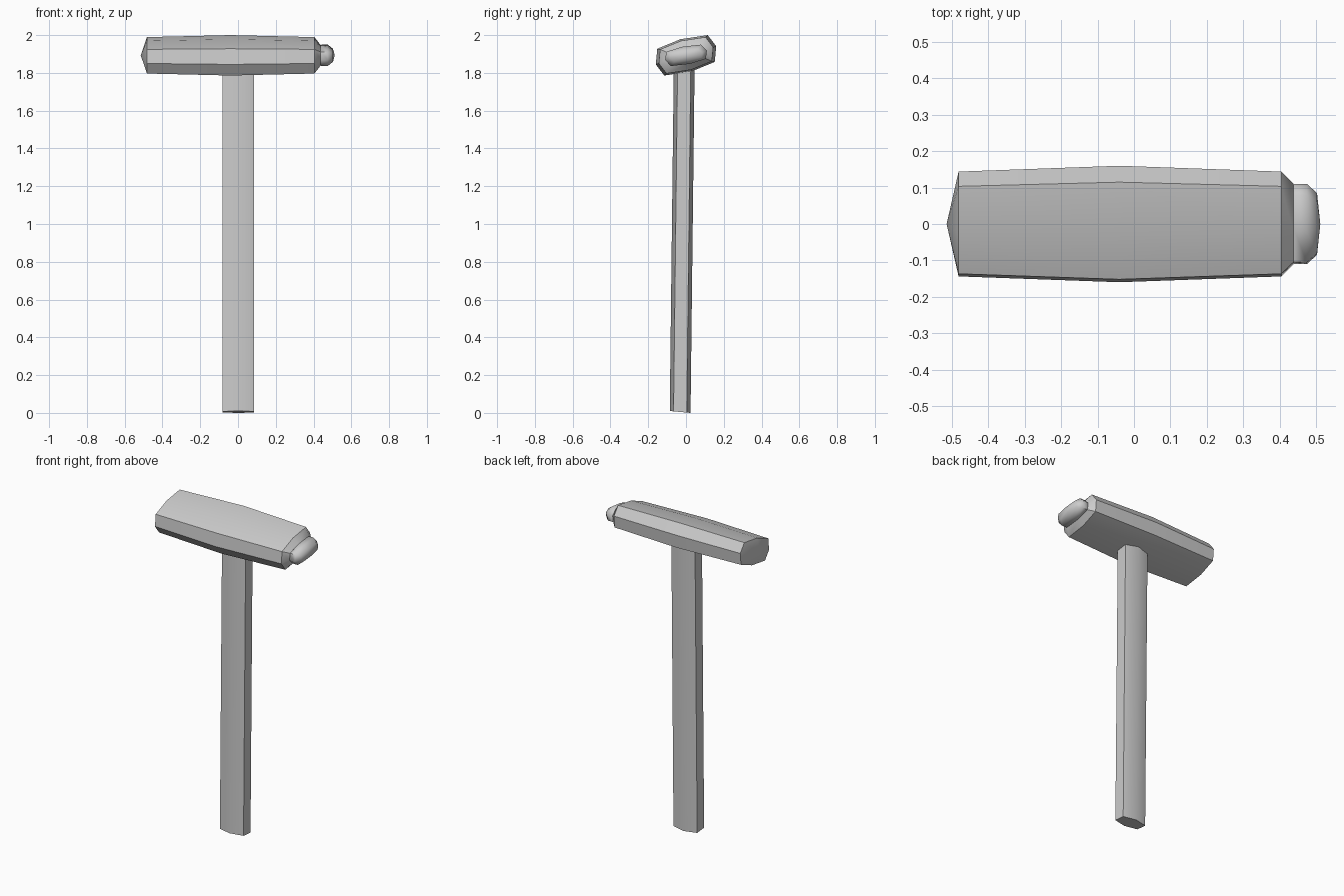
import bpy, bmesh, math
from mathutils import Vector

if "Cube" in bpy.data.objects:
    bpy.data.objects.remove(bpy.data.objects["Cube"])


def loft(name, rings, start_tip=None, end_tip=None, angle=40):
    """Skin a list of matching rings; close ends with a tip fan or a flat cap."""
    bm = bmesh.new()
    loops = [[bm.verts.new(p) for p in ring] for ring in rings]
    n = len(loops[0])
    for a, b in zip(loops, loops[1:]):
        for i in range(n):
            j = (i + 1) % n
            bm.faces.new((a[i], a[j], b[j], b[i]))
    for loop, tip in ((loops[0], start_tip), (loops[-1], end_tip)):
        if tip is None:
            bm.faces.new(loop)
        else:
            t = bm.verts.new(tip)
            for i in range(n):
                bm.faces.new((loop[i], loop[(i + 1) % n], t))
    bmesh.ops.recalc_face_normals(bm, faces=bm.faces)
    mesh = bpy.data.meshes.new(name)
    bm.to_mesh(mesh)
    bm.free()
    obj = bpy.data.objects.new(name, mesh)
    bpy.context.collection.objects.link(obj)
    bpy.ops.object.select_all(action='DESELECT')
    obj.select_set(True)
    bpy.context.view_layer.objects.active = obj
    bpy.ops.object.shade_smooth_by_angle(angle=math.radians(angle))
    return obj


# Skewed octagon shared by head and knob, point-symmetric about its centre
ZC = 1.893
half = [(0.115, 0.107), (-0.03, 0.085), (-0.152, 0.035), (-0.16, -0.048)]
octagon = half + [(-y, -z) for y, z in half]


def section(x, sy, sz):
    return [Vector((x, y * sy, ZC + z * sz)) for y, z in octagon]


# Hammer head: bulged body, pointed left face, chamfered right end
loft("hammer_head",
     [section(-0.482, 0.9, 0.9), section(-0.04, 1, 1),
      section(0.405, 0.9, 0.9), section(0.438, 0.69, 0.5)],
     start_tip=(-0.515, 0, ZC))

# Rounded striking knob
loft("striking_knob",
     [section(0.43, 0.66, 0.45), section(0.442, 0.69, 0.53),
      section(0.475, 0.69, 0.53), section(0.503, 0.53, 0.32)],
     end_tip=(0.512, 0, ZC), angle=60)

# Handle: flattened hexagon, leaning slightly
hexagon = [(0, -0.055), (0.083, -0.035), (0.083, 0.035),
           (0, 0.055), (-0.083, 0.035), (-0.083, -0.035)]
bottom = [(x + 0.002, y - 0.031, 0.005 - 0.09 * y) for x, y in hexagon]
top = [(x + 0.002, y - 0.009, 1.88) for x, y in hexagon]
loft("handle", [bottom, top], angle=50)
